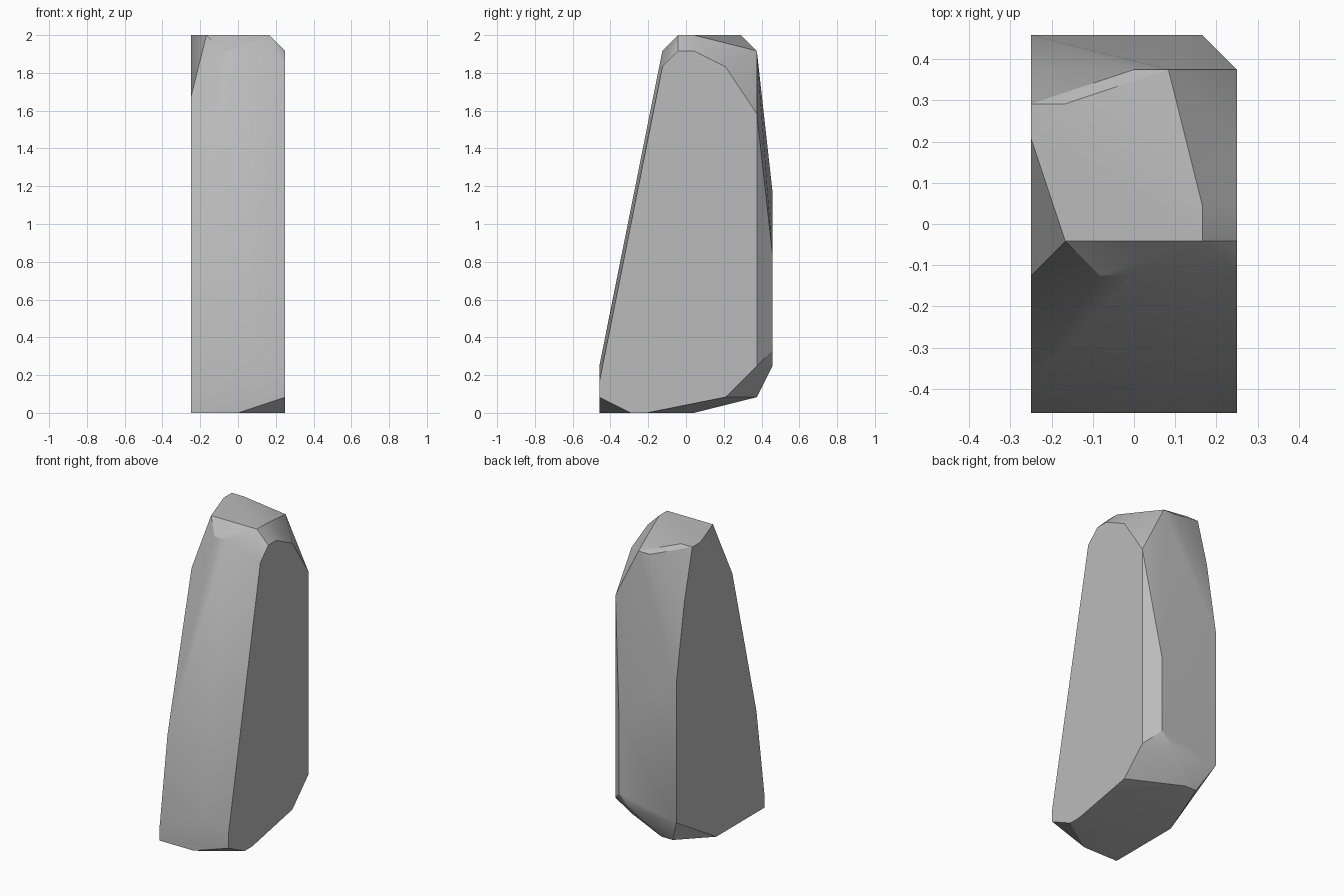
import bpy
import bmesh
import math

if "Cube" in bpy.data.objects:
    bpy.data.objects.remove(bpy.data.objects["Cube"], do_unlink=True)

# The stone is laid out on a grid of twelve steps per unit
STEP = 1 / 12
HALF_WIDTH, HALF_DEPTH = 3, 5.5

# Flat side outlines as (depth from front, height)
left_outline = [(0, 1), (0, 2), (4, 22), (5, 23), (6, 23), (8, 22),
                (10, 19), (10, 3), (8, 1), (3, 0), (2, 0)]
right_outline = [(0, 0), (0, 1), (1, 8), (4, 20), (8, 24), (9, 24),
                 (10, 20), (11, 14), (11, 3), (6, 0)]

# Ridge corners between the sides as (across, depth from front, height)
crown = [(-2, 5, 24), (2, 5, 24), (2, 6, 24), (-2, 9, 24)]
front_ridge = [(0, 0, 0), (1, 0, 3), (-1, 4, 23), (0, 4, 23)]
back_ridge = [(0, 10, 23), (1, 10, 23), (2, 11, 10), (2, 11, 4),
              (1, 11, 3), (-1, 10, 1), (-2, 10, 1)]


def side(outline, across):
    return [(across, depth, height) for depth, height in outline]


corners = (side(left_outline, HALF_WIDTH) + side(right_outline, -HALF_WIDTH)
           + crown + front_ridge + back_ridge)

# Wrap the corners in a tight faceted skin
bm = bmesh.new()
for across, depth, height in corners:
    bm.verts.new((across * STEP, (depth - HALF_DEPTH) * STEP, height * STEP))
hull = bmesh.ops.convex_hull(bm, input=bm.verts)
unused = {item for key in ("geom_interior", "geom_unused") for item in hull[key]
          if isinstance(item, bmesh.types.BMVert)}
bmesh.ops.delete(bm, geom=list(unused), context="VERTS")
bmesh.ops.dissolve_limit(bm, angle_limit=math.radians(0.5),
                         verts=bm.verts, edges=bm.edges)
bmesh.ops.recalc_face_normals(bm, faces=bm.faces)

mesh = bpy.data.meshes.new("standing_stone")
bm.to_mesh(mesh)
bm.free()
stone = bpy.data.objects.new("standing_stone", mesh)
bpy.context.collection.objects.link(stone)

# Plain grey stone
grey = bpy.data.materials.new("stone_grey")
grey.use_nodes = True
grey.diffuse_color = (0.5, 0.5, 0.5, 1)
shader = grey.node_tree.nodes["Principled BSDF"]
shader.inputs["Base Color"].default_value = grey.diffuse_color
shader.inputs["Roughness"].default_value = 0.9
mesh.materials.append(grey)

# Soft facets with crisp main edges
bpy.ops.object.select_all(action="DESELECT")
stone.select_set(True)
bpy.context.view_layer.objects.active = stone
bpy.ops.object.shade_smooth_by_angle(angle=math.radians(30))
